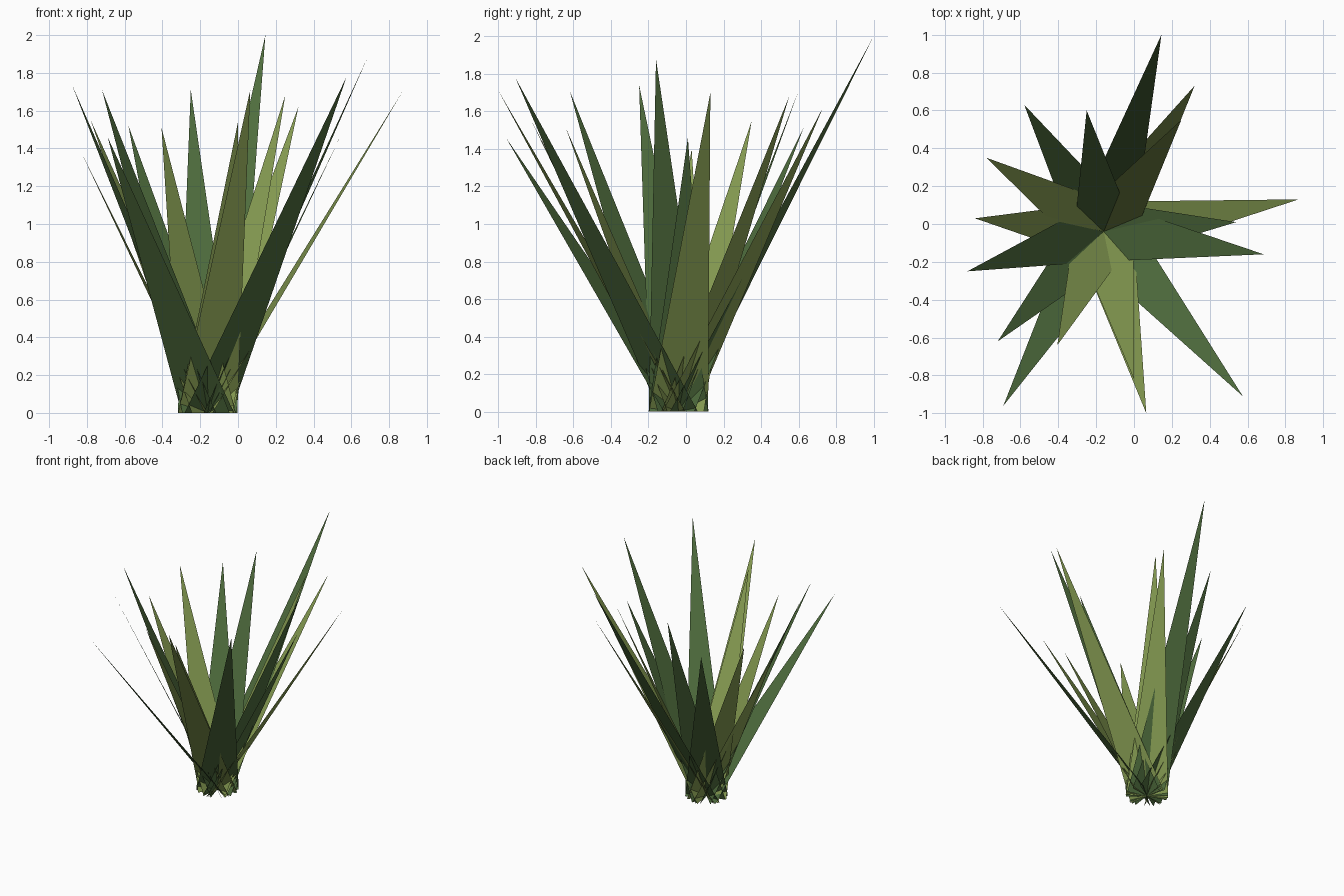
import bpy
import bmesh
from mathutils import Vector

cube = bpy.data.objects.get("Cube")
if cube:
    bpy.data.objects.remove(cube, do_unlink=True)


def make_material(name, colour):
    mat = bpy.data.materials.new(name)
    mat.use_nodes = True
    mat.diffuse_color = colour
    bsdf = next(n for n in mat.node_tree.nodes if n.type == "BSDF_PRINCIPLED")
    bsdf.inputs["Base Color"].default_value = colour
    bsdf.inputs["Roughness"].default_value = 0.9
    return mat


olive = make_material("olive_green", (0.24, 0.335, 0.085, 1))
green = make_material("deep_green", (0.078, 0.152, 0.047, 1))

ROOT = Vector((-0.16, -0.04, 0))
HALF_WIDTH = 0.16
UP = Vector((0, 0, 1))


def make_leaf(name, tip, mat):
    """Flat pointed leaf whose foot lies across the root, square to its lean."""
    tip = Vector(tip)
    lean = tip - ROOT
    lean.z = 0
    side = lean.cross(UP).normalized() * HALF_WIDTH
    bm = bmesh.new()
    corners = [bm.verts.new(p) for p in (ROOT - side, ROOT + side, tip)]
    bm.faces.new(corners)
    mesh = bpy.data.meshes.new(name)
    bm.to_mesh(mesh)
    bm.free()
    mesh.materials.append(mat)
    leaf = bpy.data.objects.new(name, mesh)
    bpy.context.collection.objects.link(leaf)


# Leaf tips, going round the plant
olive_tips = [
    (0.32, 0.73, 1.62), (0.25, 0.55, 1.68), (0.87, 0.13, 1.70),
    (0.065, -1.0, 1.71), (0.0, -0.82, 1.54), (-0.405, -0.64, 1.51),
    (-0.84, 0.03, 1.40), (-0.78, 0.35, 1.55),
]
green_tips = [
    (0.145, 1.0, 2.0), (0.54, 0.01, 1.46), (0.685, -0.16, 1.88),
    (0.575, -0.91, 1.78), (-0.69, -0.96, 1.46), (-0.72, -0.62, 1.71),
    (-0.88, -0.25, 1.74), (-0.58, 0.63, 1.52), (-0.25, 0.6, 1.71),
]

for label, tips, mat in (("olive_leaf", olive_tips, olive),
                         ("green_leaf", green_tips, green)):
    for i, tip in enumerate(tips, 1):
        make_leaf(f"{label}_{i}", tip, mat)
